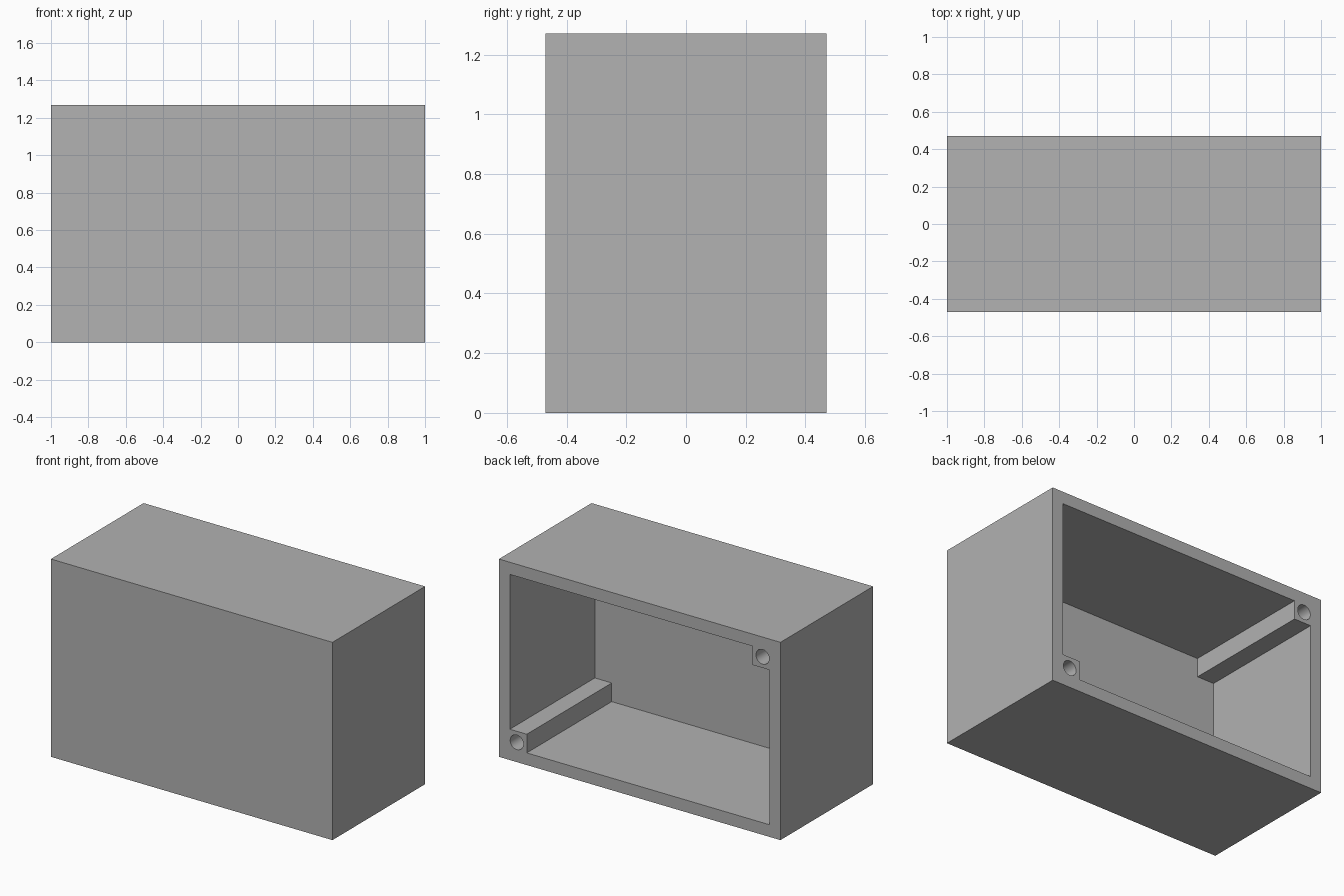
import bpy
import bmesh
from math import radians
from mathutils import Matrix, Vector

default = bpy.data.objects.get("Cube")
if default:
    bpy.data.objects.remove(default, do_unlink=True)

W, D, H = 2.0, 0.94, 1.27     # outer size
WALL = 0.078                  # wall thickness
POST = 0.12                   # side of the square screw posts
HOLE_R, HOLE_DEPTH = 0.047, 0.4
HOLE_IN = 0.127               # hole centre from the outer faces

grey = bpy.data.materials.new("plain grey")
grey.use_nodes = True
colour = (0.445, 0.445, 0.445, 1)
grey.diffuse_color = colour
grey.node_tree.nodes["Principled BSDF"].inputs["Base Color"].default_value = colour


def make_object(name, bm):
    bmesh.ops.recalc_face_normals(bm, faces=bm.faces)
    mesh = bpy.data.meshes.new(name)
    bm.to_mesh(mesh)
    bm.free()
    mesh.materials.append(grey)
    obj = bpy.data.objects.new(name, mesh)
    bpy.context.collection.objects.link(obj)
    return obj


def prism(name, outline, y0, y1):
    """Extrude an x-z outline from y0 to y1."""
    bm = bmesh.new()
    face = bm.faces.new([bm.verts.new((x, y0, z)) for x, z in outline])
    grown = bmesh.ops.extrude_face_region(bm, geom=[face])
    verts = [v for v in grown["geom"] if isinstance(v, bmesh.types.BMVert)]
    bmesh.ops.translate(bm, verts=verts, vec=Vector((0, y1 - y0, 0)))
    return make_object(name, bm)


def screw_hole(name, x, z):
    bm = bmesh.new()
    place = Matrix.Translation((x, D / 2, z)) @ Matrix.Rotation(radians(90), 4, "X")
    bmesh.ops.create_cone(bm, cap_ends=True, segments=48, radius1=HOLE_R,
                          radius2=HOLE_R, depth=2 * HOLE_DEPTH, matrix=place)
    return make_object(name, bm)


# Outer block
half = W / 2
case = prism("open_case", [(-half, 0), (half, 0), (half, H), (-half, H)], -D / 2, D / 2)

# Cavity open at the back, leaving posts in two opposite corners
a, lo, hi = half - WALL, WALL, H - WALL
outline = [(-a, lo), (a - POST, lo), (a - POST, lo + POST), (a, lo + POST),
           (a, hi), (POST - a, hi), (POST - a, hi - POST), (-a, hi - POST)]
cutters = [prism("cavity_cutter", outline, WALL - D / 2, D / 2 + 0.1)]

# Blind screw holes in the posts
cutters.append(screw_hole("lower_hole_cutter", half - HOLE_IN, HOLE_IN))
cutters.append(screw_hole("upper_hole_cutter", HOLE_IN - half, H - HOLE_IN))

bpy.context.view_layer.objects.active = case
for cutter in cutters:
    cutter.hide_render = True
    cut = case.modifiers.new(cutter.name, "BOOLEAN")
    cut.operation = "DIFFERENCE"
    cut.solver = "EXACT"
    cut.object = cutter
    bpy.ops.object.modifier_apply(modifier=cut.name)
    bpy.data.objects.remove(cutter, do_unlink=True)

# Smooth hole walls, sharp box edges
bpy.ops.object.select_all(action="DESELECT")
case.select_set(True)
bpy.ops.object.shade_smooth_by_angle(angle=radians(30))
